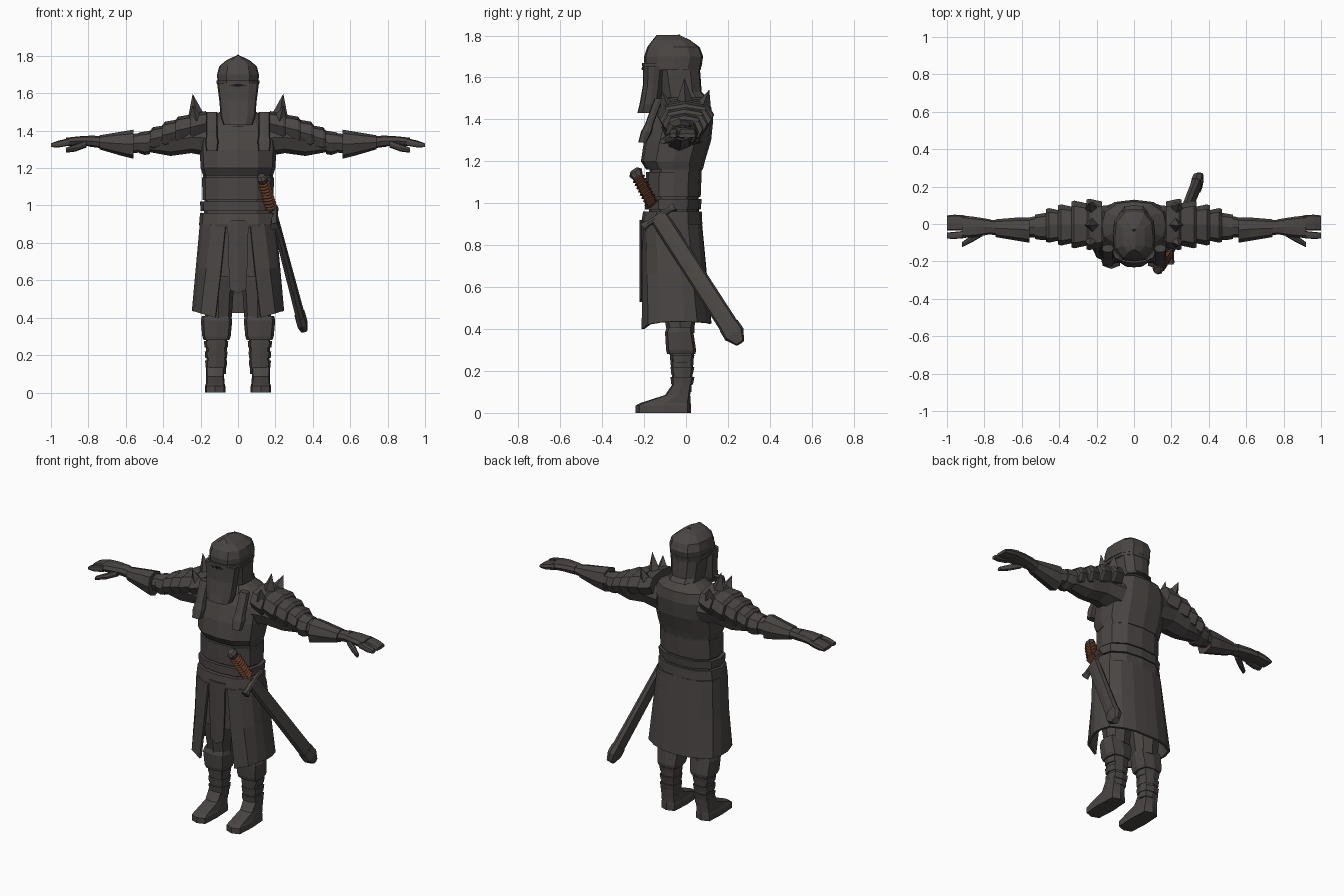
import bpy, bmesh, math
from mathutils import Vector

X, Y, Z = Vector((1, 0, 0)), Vector((0, 1, 0)), Vector((0, 0, 1))


def material(name, r, g, b):
    m = bpy.data.materials.new(name)
    m.diffuse_color = (r, g, b, 1)
    return m


STEEL = material("dark_steel", 0.068, 0.060, 0.057)
DARK = material("slit_black", 0.012, 0.011, 0.011)
LEATHER = material("brown_leather", 0.115, 0.040, 0.018)


def ring(c, u, v, ru, rv, n=8, p=2.0):
    """Superellipse ring around c, first point at -v."""
    pts = []
    for i in range(n):
        a = -math.pi / 2 + math.tau * i / n
        cu, cv = math.cos(a), math.sin(a)
        k = (abs(cu) ** p + abs(cv) ** p) ** (-1 / p)
        pts.append(Vector(c) + u * (ru * cu * k) + v * (rv * cv * k))
    return pts


def loft(name, rings, mat=STEEL, closed=True, solid=0):
    bm = bmesh.new()
    vs = [[bm.verts.new(p) for p in r] for r in rings]
    n = len(rings[0])
    for a, b in zip(vs, vs[1:]):
        for i in range(n if closed else n - 1):
            j = (i + 1) % n
            bm.faces.new((a[i], a[j], b[j], b[i]))
    if closed:
        bm.faces.new(vs[0][::-1])
        bm.faces.new(vs[-1])
    bmesh.ops.recalc_face_normals(bm, faces=bm.faces)
    me = bpy.data.meshes.new(name)
    bm.to_mesh(me)
    bm.free()
    me.materials.append(mat)
    ob = bpy.data.objects.new(name, me)
    bpy.context.collection.objects.link(ob)
    if solid:
        mod = ob.modifiers.new("thickness", "SOLIDIFY")
        mod.thickness = solid
        mod.offset = 0
    return ob


def stack(name, rows, x=0, n=12, p=2.5, mat=STEEL):
    """Loft up z; rows are (z, half width, front y, back y)."""
    return loft(name, [ring((x, (f + b) / 2, z), X, Y, h, (b - f) / 2, n, p)
                       for z, h, f, b in rows], mat)


def along_x(name, rows, s, n=8, p=2.3):
    """Loft along x; rows are (x, front y, back y, low z, high z)."""
    return loft(name, [ring((s * x, (f + b) / 2, (lo + hi) / 2), Y, Z, (b - f) / 2,
                            (hi - lo) / 2, n, p) for x, f, b, lo, hi in rows])


def rod(name, a, b, u, v, sizes, n=4, p=2, mat=STEEL):
    """Loft from a to b; sizes are (fraction, half u, half v)."""
    a, b = Vector(a), Vector(b)
    return loft(name, [ring(a.lerp(b, t), u, v, ru, rv, n, p) for t, ru, rv in sizes], mat)


# Torso
stack("waist", [(0.88, .185, -.18, .065), (1.02, .18, -.175, .06), (1.2, .188, -.175, .08)])
stack("breastplate", [(1.16, .187, -.19, .08), (1.2, .2, -.215, .09), (1.3, .205, -.2, .12),
                      (1.4, .2, -.165, .13), (1.46, .17, -.125, .12), (1.51, .08, -.07, .07)])
stack("collar", [(1.42, .1, -.17, .09), (1.47, .105, -.14, .1), (1.5, .08, -.1, .08)], n=8)
stack("neck", [(1.45, .06, -.08, .05), (1.6, .06, -.1, .05)], n=8)
stack("waist_plate", [(1.03, .19, -.19, .07), (1.15, .192, -.19, .075)])
stack("upper_belt", [(.97, .2, -.195, .07), (1.02, .203, -.195, .075)])
stack("lower_belt", [(.885, .205, -.212, .075), (.9, .208, -.215, .078), (.96, .203, -.205, .075)])

# Skirt wrapped around the body with a gap at the front
rows = []
for t in (0, .5, 1):
    row = []
    for i in range(17):
        k = i / 16 * 2 - 1
        gap = .32 + .16 * t
        a = math.pi / 2 + k * (math.pi - gap)
        hx, yf, yb = .198 + .042 * t, -.2 - .012 * t, .07 + .045 * t
        c, s = math.cos(a), math.sin(a)
        f = (abs(c) ** 3 + abs(s) ** 3) ** (-1 / 3) * (1 - (.05 * t if i % 4 == 2 else 0))
        hem = .445 - .045 * abs(k) ** 6 - .02 * (1 - abs(k))
        row.append(Vector((hx * c * f, (yf + yb) / 2 + (yb - yf) / 2 * s * f,
                           .9 + (hem - .9) * t)))
    rows.append(row)
loft("skirt", rows, closed=False, solid=.014)

# Hanging front cloth
loft("front_cloth", [[Vector((-w, -.205, z)), Vector((0, -.215, z - d)), Vector((w, -.205, z))]
                     for z, w, d in ((.92, .055, 0), (.7, .05, 0), (.55, .042, .02))],
     closed=False, solid=.014)

# Helmet
stack("helmet_dome", [(1.635, .108, -.198, .07), (1.7, .112, -.2, .082), (1.745, .1, -.185, .065),
                      (1.778, .06, -.16, .02), (1.802, .008, -.14, -.03)], p=3)
stack("visor", [(1.43, .078, -.232, -.13), (1.47, .092, -.222, -.12), (1.56, .1, -.206, -.11),
                (1.655, .112, -.204, -.1)], p=2.7)
stack("helmet_back", [(1.505, .09, -.12, .1), (1.53, .09, -.12, .075), (1.65, .1, -.14, .066)], p=3)
rod("helmet_crest", (0, -.195, 1.7), (0, -.03, 1.8), X, Z,
    [(0, .012, .012), (.4, .016, .02), (1, .01, .008)])
# Eye slit and brow
for s in (-1, 1):
    for nm, z, d, hh, m in (("eye_slit", 1.642, .207, .007, DARK),
                            ("eye_glint", 1.641, .209, .003, LEATHER)):
        w = .082 if m is DARK else .07
        x0 = .004 if m is DARK else .03
        loft(nm, [[Vector((s * x0, -d, z + q)), Vector((s * w, -d + .03 * w / .082, z + q))]
                  for q in (-hh, hh)], m, closed=False, solid=.006)
stack("brow_band", [(1.652, .114, -.21, .074), (1.668, .114, -.21, .078)], p=2.9)

for s in (-1, 1):
    # Shoulder straps
    rod("shoulder_strap", (s * .14, -.208, 1.29), (s * .14, -.13, 1.5), X, Y,
        [(0, .03, .02), (.25, .036, .026), (.4, .03, .02), (1, .03, .02)], p=4, n=8)

    # Arm
    along_x("upper_arm", [(.14, -.12, .1, 1.26, 1.46), (.25, -.11, .09, 1.28, 1.45),
                          (.36, -.09, .08, 1.265, 1.43), (.47, -.075, .055, 1.285, 1.395),
                          (.58, -.07, .03, 1.28, 1.38)], s)
    along_x("elbow_guard", [(.47, -.085, .06, 1.275, 1.4), (.5, -.085, .055, 1.27, 1.395),
                            (.53, -.08, .05, 1.28, 1.39)], s)
    along_x("forearm_guard", [(.56, -.1, .035, 1.25, 1.405), (.62, -.09, .035, 1.265, 1.395),
                              (.74, -.07, .025, 1.3, 1.375)], s)
    along_x("wrist", [(.72, -.06, .02, 1.305, 1.37), (.8, -.055, .025, 1.315, 1.375)], s)
    # Hand
    along_x("palm", [(.77, -.055, .025, 1.315, 1.372), (.85, -.07, .038, 1.32, 1.37),
                     (.92, -.075, .046, 1.317, 1.362)], s, p=3)
    along_x("front_fingers", [(.9, -.075, -.036, 1.32, 1.358), (.96, -.08, -.042, 1.31, 1.345),
                              (1.0, -.078, -.046, 1.312, 1.332)], s, p=4)
    along_x("back_fingers", [(.9, -.034, .046, 1.32, 1.36), (.96, -.036, .05, 1.31, 1.347),
                             (1.0, -.036, .046, 1.312, 1.332)], s, p=4)
    along_x("thumb", [(.81, -.065, -.03, 1.31, 1.35), (.87, -.1, -.06, 1.288, 1.328),
                      (.92, -.125, -.098, 1.282, 1.308)], s)

    # Overlapping shoulder plates
    for x, f, b, lo, hi in ((.17, -.14, .135, 1.35, 1.505), (.25, -.13, .125, 1.33, 1.487),
                            (.32, -.115, .105, 1.31, 1.46), (.385, -.1, .085, 1.295, 1.43)):
        along_x("shoulder_plate", [(x, f + .015, b - .015, lo + .02, hi), (x + .07, f, b, lo, hi - .012),
                                   (x + .085, f + .005, b - .005, lo + .01, hi - .03)], s, p=2.6)
    # Spikes
    for y, z, ty, tz in ((-.085, 1.455, -.115, 1.535), (-.005, 1.485, -.008, 1.595),
                         (.08, 1.465, .11, 1.54)):
        rod("shoulder_spike", (s * .222, y, z), (s * .242, ty, tz), X, Y,
            [(-.25, .045, .04), (0, .042, .038), (1, .001, .001)])

    # Legs
    stack("thigh", [(.38, .07, -.09, .04), (.6, .085, -.13, .05), (.9, .09, -.15, .05)], s * .105, 8)
    loft("inner_cloth", [[Vector((s * x, -.175, z)) for x in (.015, .06, .115)]
                         for z in (.9, .62)], closed=False, solid=.014)
    stack("knee_guard", [(.28, .068, -.09, .045), (.3, .076, -.095, .048), (.385, .084, -.1, .035),
                         (.41, .078, -.09, .03)], s * .115, 8, 3.5)
    stack("shin", [(.1, .05, -.06, .025), (.3, .058, -.08, .04)], s * .115, 8, 3)
    for z, h in ((.135, .056), (.185, .058), (.24, .062)):
        stack("shin_band", [(z, h, -.07, .033), (z + .035, h + .003, -.074, .04)], s * .117, 8, 3)
    stack("boot", [(0, .054, -.24, .024), (.035, .054, -.24, .024), (.048, .05, -.215, .022),
                   (.085, .048, -.1, .02), (.14, .05, -.062, .025)], s * .122, 8, 5)

# Sword in its scabbard
pommel, guard, tip = Vector((.125, -.245, 1.155)), Vector((.195, -.13, .935)), Vector((.35, .25, .345))
d = (tip - guard).normalized()
v = X.cross(d).normalized()  # wide direction
u = v.cross(d).normalized()  # thin direction
rod("scabbard", guard, tip, v, u, [(0, .045, .02), (.9, .047, .026)], 8, 3)
rod("scabbard_tip", guard, tip, v, u, [(.88, .05, .03), (.95, .052, .03), (1.02, .022, .02)], 8, 3)
rod("crossguard", guard - v * .09, guard + v * .09, u, d,
    [(0, .022, .022), (.15, .018, .014), (.85, .018, .014), (1, .022, .022)], 8, 3)
rod("pommel", pommel - (guard - pommel) * .02, guard, v, u, [(0, .022, .02), (.06, .035, .03), (.16, .026, .024)], 8)
# Wrapped leather grip
wraps = [(0.14 + i * .035, r, r) for i, r in enumerate([.024, .034] * 9)]
rod("grip", pommel, guard, v, u, wraps, 8, 2.5, LEATHER)
